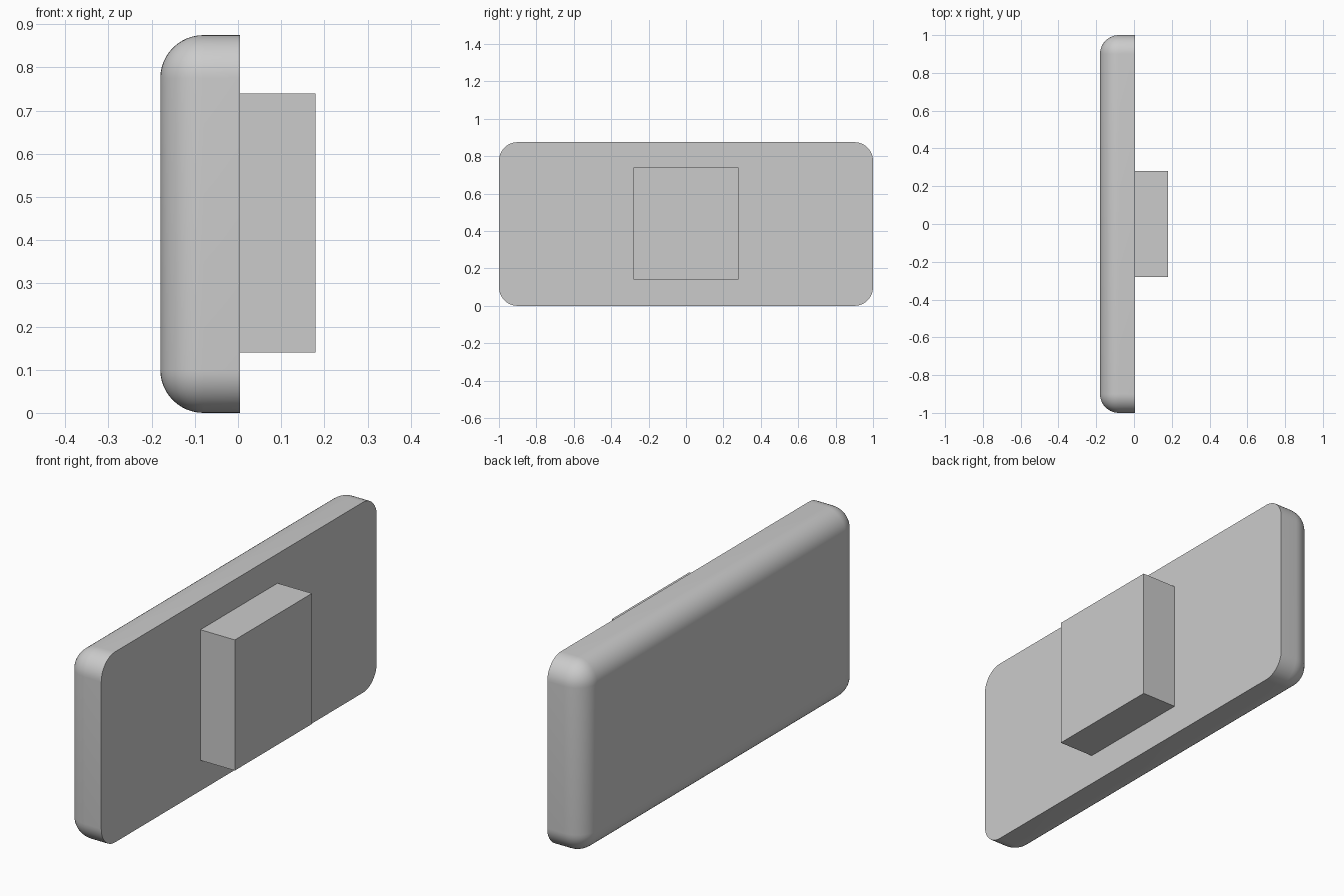
import bpy, bmesh, math
from mathutils import Vector

if "Cube" in bpy.data.objects:
    bpy.data.objects.remove(bpy.data.objects["Cube"])


def box(name, lo, hi, radius=0.0):
    """Box between two corners; radius rounds every edge except those of the +x face."""
    lo, hi = Vector(lo), Vector(hi)
    bm = bmesh.new()
    bmesh.ops.create_cube(bm, size=1)
    for v in bm.verts:
        v.co = Vector(((v.co[i] + 0.5) * (hi[i] - lo[i]) + lo[i]) for i in range(3))
    if radius:
        edges = [e for e in bm.edges if any(v.co.x < hi.x - 1e-4 for v in e.verts)]
        bmesh.ops.bevel(bm, geom=edges, offset=radius, offset_type='OFFSET',
                        segments=12, profile=0.5, affect='EDGES')
    bmesh.ops.recalc_face_normals(bm, faces=bm.faces)
    mesh = bpy.data.meshes.new(name)
    bm.to_mesh(mesh)
    bm.free()
    obj = bpy.data.objects.new(name, mesh)
    bpy.context.collection.objects.link(obj)
    if radius:
        bpy.ops.object.select_all(action='DESELECT')
        obj.select_set(True)
        bpy.context.view_layer.objects.active = obj
        bpy.ops.object.shade_smooth_by_angle(angle=math.radians(30))
    return obj


# Rounded slab with a flat face towards +x
box("rounded_panel", (-0.18, -1, 0), (0.005, 1, 0.875), radius=0.1)

# Sharp-edged block on the flat face
box("mounting_block", (0.005, -0.28, 0.14), (0.18, 0.28, 0.74))
